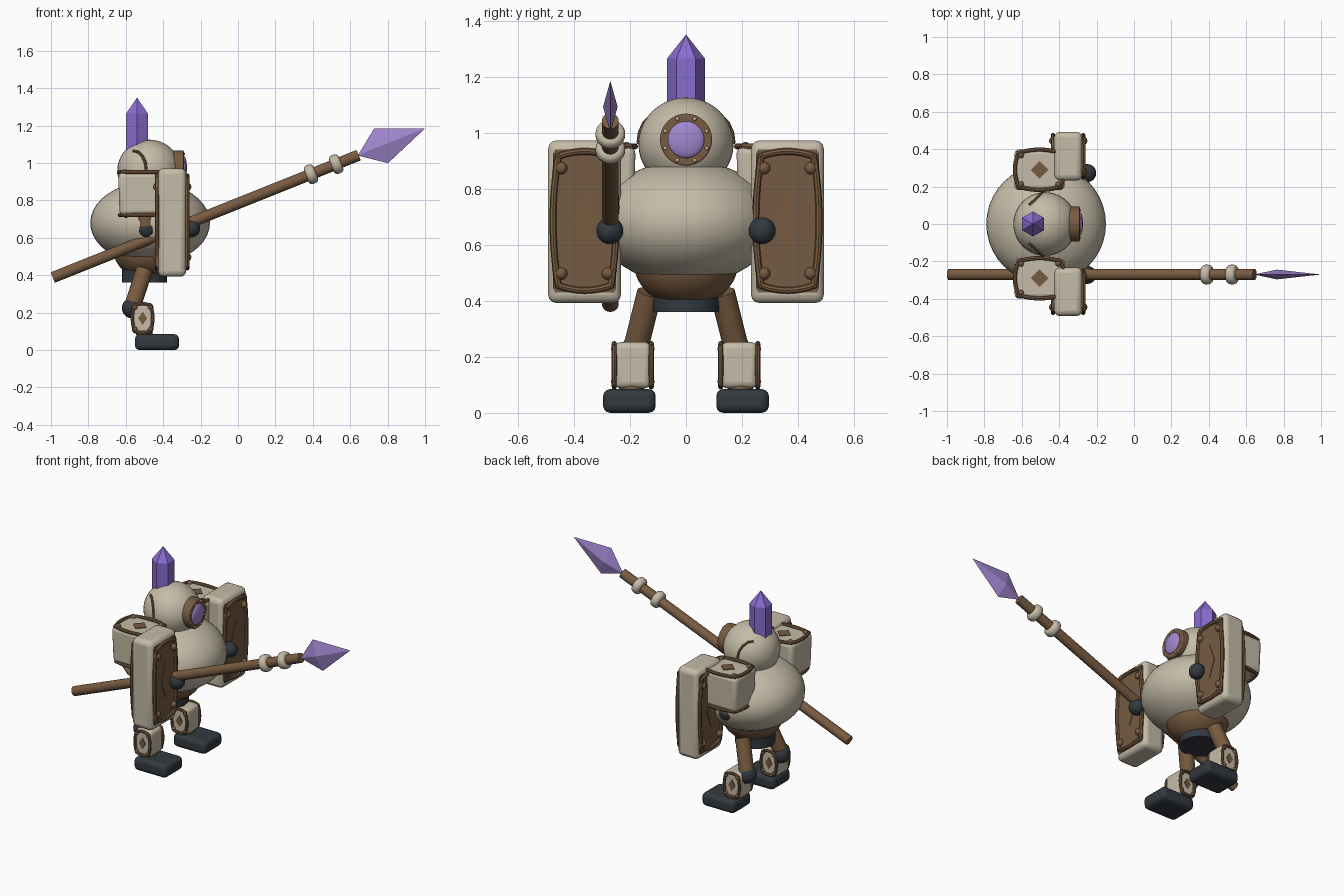
import bpy, bmesh, math
from mathutils import Vector, Matrix

if "Cube" in bpy.data.objects:
    bpy.data.objects.remove(bpy.data.objects["Cube"])


def mat(name, rgb):
    m = bpy.data.materials.new(name)
    m.diffuse_color = (*rgb, 1)
    m.use_nodes = True
    m.node_tree.nodes["Principled BSDF"].inputs["Base Color"].default_value = m.diffuse_color
    return m


STONE = mat("pale_stone", (0.56, 0.50, 0.39))
WOOD = mat("wood_brown", (0.19, 0.105, 0.052))
PANEL = mat("panel_brown", (0.175, 0.105, 0.057))
DARK = mat("dark_slate", (0.033, 0.041, 0.05))
CRYSTAL = mat("crystal_purple", (0.25, 0.15, 0.62))
LILAC = mat("lilac", (0.36, 0.24, 0.62))


def finish(name, bm, m, smooth=True, bevel=0):
    me = bpy.data.meshes.new(name)
    bmesh.ops.recalc_face_normals(bm, faces=bm.faces[:])
    bm.to_mesh(me)
    bm.free()
    ob = bpy.data.objects.new(name, me)
    bpy.context.collection.objects.link(ob)
    me.materials.append(m)
    if bevel:
        b = ob.modifiers.new("bevel", 'BEVEL')
        b.width, b.segments = bevel, 3
    if smooth:
        bpy.ops.object.select_all(action='DESELECT')
        bpy.context.view_layer.objects.active = ob
        ob.select_set(True)
        bpy.ops.object.shade_smooth_by_angle(angle=math.radians(40))
    return ob


def ball(name, c, r, m, seg=32):
    r = r if isinstance(r, tuple) else (r, r, r)
    bm = bmesh.new()
    bmesh.ops.create_uvsphere(bm, u_segments=seg, v_segments=seg // 2, radius=1,
                              matrix=Matrix.Translation(c) @ Matrix.Diagonal((*r, 1)))
    return finish(name, bm, m)


def rod(name, a, b, r1, m, r2=None, seg=20, bevel=0):
    a, b = Vector(a), Vector(b)
    bm = bmesh.new()
    q = (b - a).to_track_quat('Z', 'Y').to_matrix().to_4x4()
    bmesh.ops.create_cone(bm, cap_ends=True, segments=seg, radius1=r1,
                          radius2=r1 if r2 is None else r2, depth=(b - a).length,
                          matrix=Matrix.Translation((a + b) / 2) @ q)
    return finish(name, bm, m, bevel=bevel)


def box(name, c, size, m, bevel, taper=1.0):
    bm = bmesh.new()
    bmesh.ops.create_cube(bm, size=1)
    for v in bm.verts:
        k = taper if v.co.z < 0 else 1
        v.co = Vector(c) + Vector((v.co.x * size[0] * k, v.co.y * size[1] * k, v.co.z * size[2]))
    return finish(name, bm, m, bevel=bevel)


def tube(name, pts, r, m):
    cu = bpy.data.curves.new(name, 'CURVE')
    cu.dimensions = '3D'
    cu.bevel_depth, cu.bevel_resolution, cu.use_fill_caps = r, 2, True
    sp = cu.splines.new('POLY')
    sp.points.add(len(pts) - 1)
    for p, co in zip(sp.points, pts):
        p.co = (*co, 1)
    tmp = bpy.data.objects.new(name + "_path", cu)
    bpy.context.collection.objects.link(tmp)
    bpy.context.view_layer.update()
    me = bpy.data.meshes.new_from_object(tmp)
    bpy.data.objects.remove(tmp)
    bm = bmesh.new()
    bm.from_mesh(me)
    me.materials.clear()
    return finish(name, bm, m)


def plate(name, pts, n, m, t=0.006):
    bm = bmesh.new()
    f = bm.faces.new([bm.verts.new(Vector(p) - n * t / 2) for p in pts])
    g = bmesh.ops.extrude_face_region(bm, geom=[f])
    bmesh.ops.translate(bm, vec=n * t, verts=[v for v in g['geom'] if isinstance(v, bmesh.types.BMVert)])
    return finish(name, bm, m, smooth=False)


def trim(name, c, u, v, hu, hv, r, bow, dia, studs):
    """Bowed rim tubes, corner studs and a diamond inlay on one block face."""
    c, u, v = Vector(c), Vector(u), Vector(v)
    n = u.cross(v)
    for s in (1, -1):
        ts = [i / 5 - 1 for i in range(11)]
        tube(name + "_rim", [c + u * hu * t * 1.08 + v * s * (hv + bow * (1 - t * t)) for t in ts], r, WOOD)
        tube(name + "_rim", [c + v * hv * t * 1.04 + u * s * (hu + bow * (1 - t * t)) for t in ts], r, WOOD)
        for q in (1, -1):
            ball(name + "_stud", c + u * s * studs[0] + v * q * studs[1], studs[2], WOOD, 12)
    plate(name + "_diamond", [c + u * dia[0], c + v * dia[1], c - u * dia[0], c - v * dia[1]], n, WOOD)


# Torso, pelvis and hip drum
ball("torso", (-0.47, 0, 0.68), (0.32, 0.32, 0.22), STONE, 40)
ball("pelvis", (-0.48, 0, 0.53), (0.185, 0.185, 0.15), WOOD)
rod("hip_drum", (-0.5, 0, 0.36), (-0.5, 0, 0.43), 0.12, DARK, seg=32)

# Head with seams, eye and crest crystal
H = Vector((-0.475, 0, 0.96))
ball("head", H, (0.17, 0.17, 0.165), STONE, 40)
rod("eye_ring", (-0.37, 0, 0.975), (-0.29, 0, 0.975), 0.093, WOOD, seg=32, bevel=0.006)
ball("eye_lens", (-0.293, 0, 0.975), (0.02, 0.066, 0.066), LILAC)
for i in range(8):
    a = math.tau * (i + 0.5) / 8
    ball("eye_stud", (-0.289, 0.08 * math.cos(a), 0.975 + 0.08 * math.sin(a)), 0.007, STONE, 10)
for s in (1, -1):
    pts = []
    for x, z in ((-0.56, 1.065), (-0.535, 1.06), (-0.51, 1.035), (-0.495, 1.0), (-0.49, 0.96)):
        y = math.sqrt(max(0, 0.17 ** 2 - (x - H.x) ** 2 - (z - H.z) ** 2))
        pts.append((x, s * y, z))
    tube("head_seam", pts, 0.008, WOOD)


def hexagon(bm, z):
    return [bm.verts.new((-0.54 + 0.067 * math.sin(k * math.pi / 3),
                          0.067 * math.cos(k * math.pi / 3), z)) for k in range(6)]


bm = bmesh.new()
lo, hi, tip = hexagon(bm, 1.06), hexagon(bm, 1.265), bm.verts.new((-0.54, 0, 1.35))
bm.faces.new(lo)
for k in range(6):
    j = (k + 1) % 6
    bm.faces.new((lo[k], lo[j], hi[j], hi[k]))
    bm.faces.new((hi[k], hi[j], tip))
finish("crest_crystal", bm, CRYSTAL, smooth=False)

X, Y, Z = Vector((1, 0, 0)), Vector((0, 1, 0)), Vector((0, 0, 1))
for s in (1, -1):
    # Shoulder block
    sc = (-0.505, s * 0.29, 0.835)
    box("shoulder", sc, (0.27, 0.22, 0.23), STONE, 0.025, 0.95)
    trim("shoulder_top", (-0.505, s * 0.29, 0.951), X, Y, 0.112, 0.088, 0.011, 0.02,
         (0.047, 0.047), (0.1, 0.078, 0.016))
    trim("shoulder_base", (-0.505, s * 0.29, 0.722), Y, X, 0.085, 0.108, 0.011, 0.018,
         (0.04, 0.04), (0.075, 0.095, 0.016))
    # Arm
    rod("upper_arm", (-0.5, s * 0.28, 0.76), (-0.49, s * 0.275, 0.65), 0.05, WOOD)
    ball("elbow", (-0.49, s * 0.275, 0.65), 0.052, DARK)
    rod("forearm", (-0.49, s * 0.275, 0.65), (-0.25, s * 0.27, 0.65), 0.035, WOOD)
    ball("hand", (-0.25, s * 0.272, 0.65), 0.048, DARK)
    # Shield slab, panelled on both faces
    box("shield", (-0.352, s * 0.362, 0.682), (0.15, 0.26, 0.58), STONE, 0.03)
    for fx, d in ((-0.275, 1), (-0.429, -1)):
        cy = s * 0.362
        out = [(fx, cy + a * 0.112, 0.685 + b * 0.255)
               for a, b in ((-1, -0.94), (-0.92, -1), (0.92, -1), (1, -0.94),
                            (1, 0.94), (0.92, 1), (-0.92, 1), (-1, 0.94))]
        plate("shield_panel", out, X, PANEL)
        trim("shield_trim", (fx + d * 0.004, cy, 0.685), Y * d, Z, 0.093, 0.228, 0.012, 0.02,
             (0.042, 0.112), (0.083, 0.188, 0.022))
    # Leg
    rod("thigh", (-0.5, s * 0.13, 0.43), (-0.565, s * 0.18, 0.23), 0.045, WOOD)
    ball("knee", (-0.565, s * 0.175, 0.225), 0.056, DARK)
    box("shin", (-0.51, s * 0.19, 0.17), (0.115, 0.13, 0.165), STONE, 0.022)
    for d in (1, -1):
        trim("shin_trim", (-0.51, s * 0.19 + d * 0.066, 0.17), X * -d, Z, 0.043, 0.066, 0.009,
             0.012, (0.024, 0.036), (0.04, 0.058, 0.012))
    ball("ankle", (-0.5, s * 0.195, 0.085), (0.045, 0.045, 0.03), WOOD, 20)
    box("foot", (-0.433, s * 0.202, 0.0425), (0.236, 0.188, 0.085), DARK, 0.026)

# Spear shaft, bands and faceted head
A, B = Vector((-0.99, -0.27, 0.388)), Vector((0.645, -0.27, 1.042))
axis = (B - A).normalized()
side = Vector((-axis.z, 0, axis.x))
rod("spear_shaft", A, B, 0.03, WOOD)
for x in (0.39, 0.525):
    p = A + axis * ((x - A.x) / axis.x)
    rod("spear_band", p - axis * 0.027, p + axis * 0.027, 0.053, STONE, seg=24, bevel=0.02)
bm = bmesh.new()
mid = Vector((0.765, -0.27, 1.092))
ring = [bm.verts.new(mid + o) for o in (side * 0.1, Y * 0.026, side * -0.1, Y * -0.026)]
ends = [bm.verts.new(p) for p in (B - axis * 0.005, Vector((1.0, -0.27, 1.185)))]
for k in range(4):
    for e in ends:
        bm.faces.new((ring[k], ring[(k + 1) % 4], e))
finish("spear_head", bm, LILAC, smooth=False)
